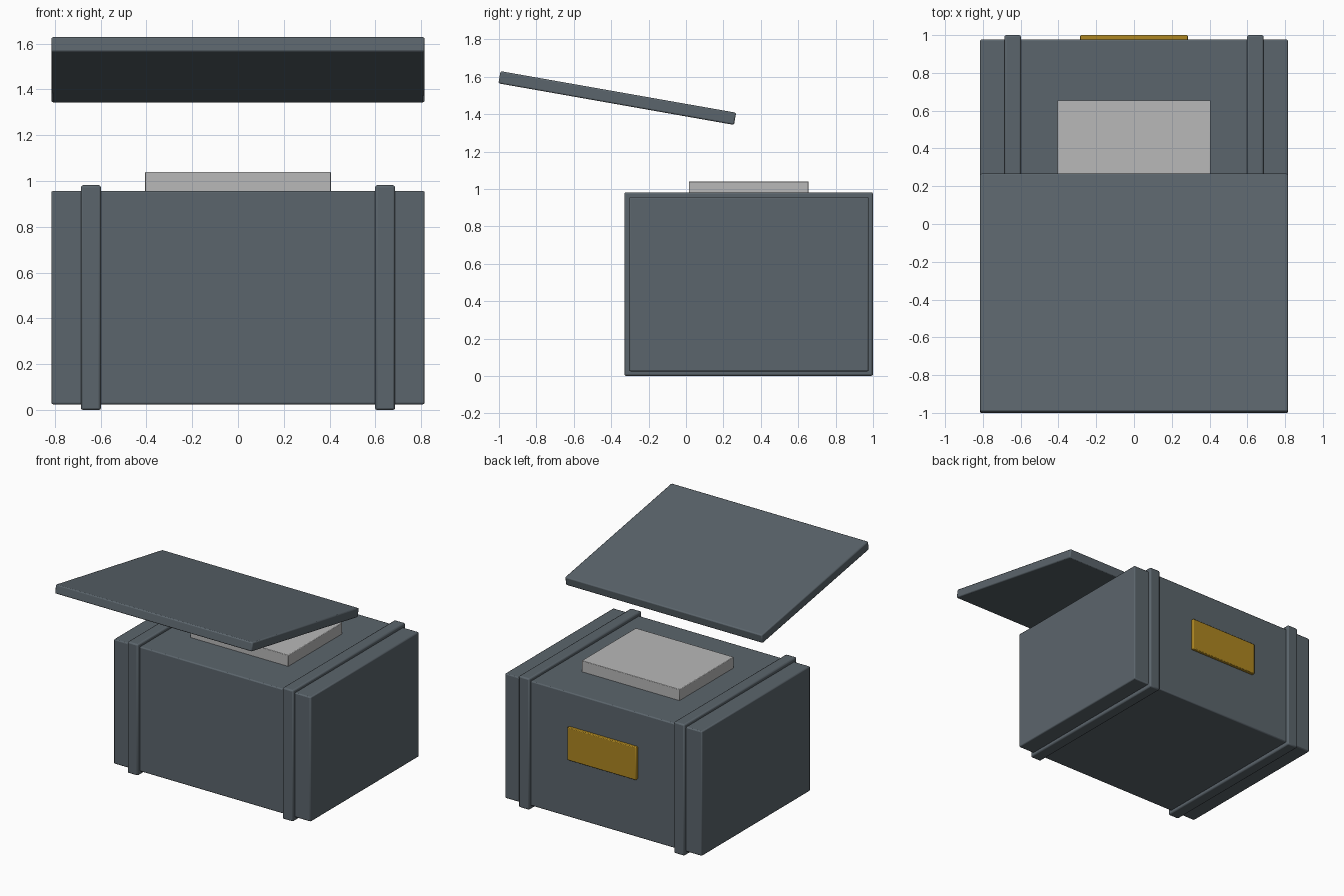
import bpy, math

if "Cube" in bpy.data.objects:
    bpy.data.objects.remove(bpy.data.objects["Cube"])


def material(name, rgb):
    m = bpy.data.materials.new(name)
    m.diffuse_color = (*rgb, 1)
    m.use_nodes = True
    m.node_tree.nodes["Principled BSDF"].inputs["Base Color"].default_value = m.diffuse_color
    return m


slate = material("slate", (0.105, 0.13, 0.15))
pale = material("pale grey", (0.48, 0.48, 0.48))
gold = material("gold", (0.42, 0.24, 0.015))


def box(name, lo, hi, mat, bevel=0.008, tilt=0.0):
    """Bevelled box between two corners, tilted about its own centre."""
    centre = [(a + b) / 2 for a, b in zip(lo, hi)]
    bpy.ops.mesh.primitive_cube_add(size=1, location=centre)
    ob = bpy.context.object
    ob.name = name
    ob.scale = [b - a for a, b in zip(lo, hi)]
    bpy.ops.object.transform_apply(location=False, rotation=False, scale=True)
    ob.rotation_euler.x = math.radians(tilt)
    ob.data.materials.append(mat)
    mod = ob.modifiers.new("soft edges", "BEVEL")
    mod.width = bevel
    mod.segments = 2
    bpy.ops.object.shade_smooth_by_angle(angle=math.radians(30))
    return ob


# crate body
box("crate_body", (-0.815, -0.305, 0.025), (0.815, 0.977, 0.957), slate)

# straps wrapped round the body
for side, x in (("left", -0.642), ("right", 0.642)):
    box(side + "_strap", (x - 0.044, -0.33, 0), (x + 0.044, 1.0, 0.982), slate, 0.01)

# raised pad on top
box("top_pad", (-0.405, 0.015, 0.945), (0.405, 0.655, 1.04), pale, 0.004)

# label plate on the back
box("label_plate", (-0.285, 0.97, 0.46), (0.285, 1.0, 0.705), gold, 0.005)

# raised tilted lid
box("lid", (-0.815, -1.007, 1.453), (0.815, 0.272, 1.519), slate, 0.008, tilt=-10)
